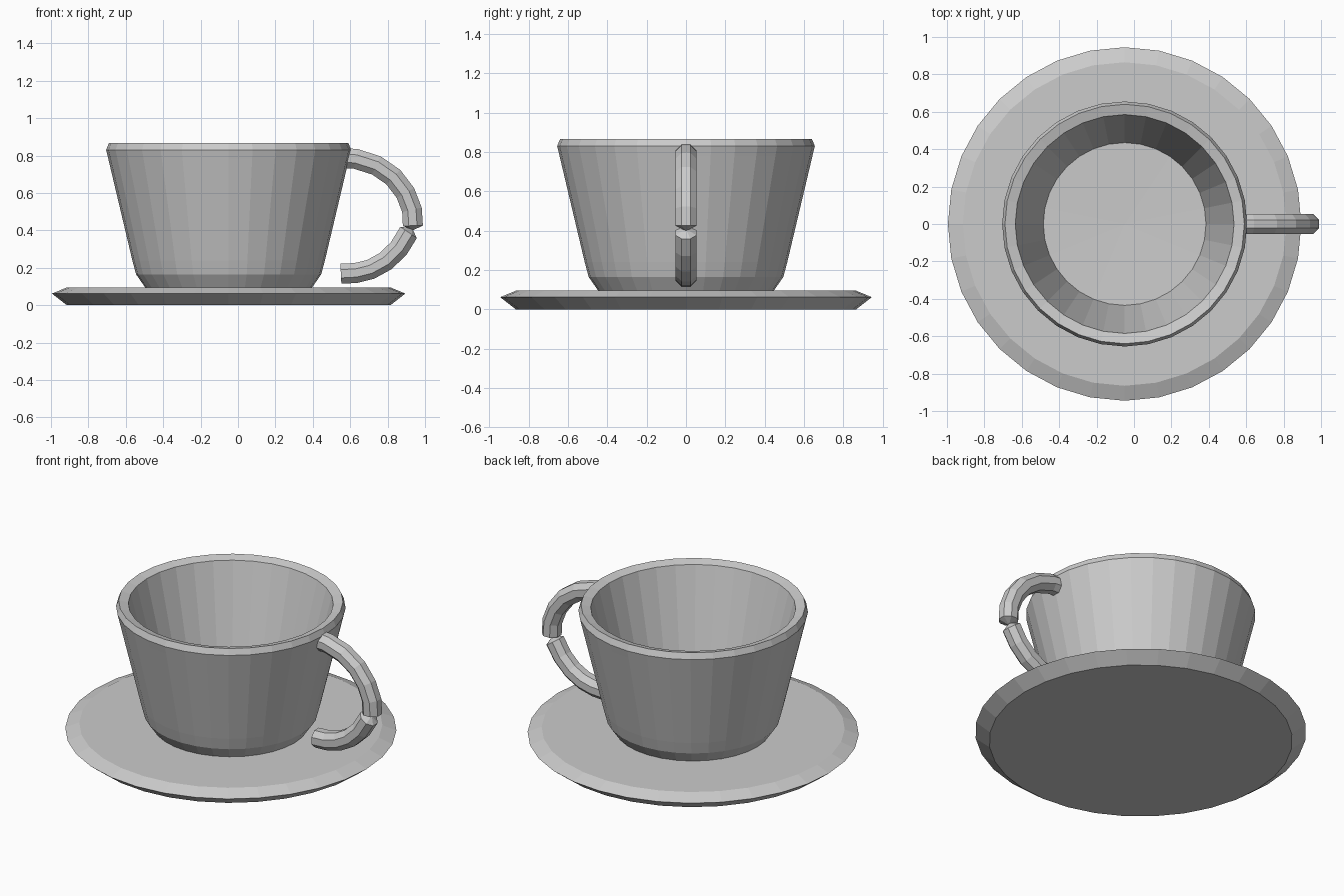
import bpy, bmesh, math
from mathutils import Vector

if "Cube" in bpy.data.objects:
    bpy.data.objects.remove(bpy.data.objects["Cube"])

CX = -0.05      # axis of cup and saucer
SIDES = 32

grey = bpy.data.materials.new("light grey china")
grey.diffuse_color = (0.6, 0.6, 0.6, 1)
grey.use_nodes = True
grey.node_tree.nodes["Principled BSDF"].inputs["Base Color"].default_value = grey.diffuse_color


def finish(name, bm):
    bmesh.ops.recalc_face_normals(bm, faces=bm.faces)
    me = bpy.data.meshes.new(name)
    bm.to_mesh(me)
    bm.free()
    me.materials.append(grey)
    ob = bpy.data.objects.new(name, me)
    bpy.context.collection.objects.link(ob)
    return ob


def bridge(bm, a, b):
    n = len(a)
    for i in range(n):
        j = (i + 1) % n
        bm.faces.new((a[i], a[j], b[j], b[i]))


def lathe(name, profile, first_z, last_z):
    """Revolve (radius, z) points, closing both ends with fans."""
    bm = bmesh.new()
    rings = []
    for r, z in profile:
        rings.append([bm.verts.new((CX + r * math.cos(2 * math.pi * i / SIDES),
                                    r * math.sin(2 * math.pi * i / SIDES), z))
                      for i in range(SIDES)])
    for a, b in zip(rings, rings[1:]):
        bridge(bm, a, b)
    for ring, z in ((rings[0], first_z), (rings[-1], last_z)):
        c = bm.verts.new((CX, 0, z))
        for i in range(SIDES):
            bm.faces.new((ring[i], ring[(i + 1) % SIDES], c))
    return finish(name, bm)


def tube(name, path, radii, sides=8):
    """Sweep an octagon along a path in the xz plane."""
    bm = bmesh.new()
    pts = [Vector((x, 0, z)) for x, z in path]
    rings = []
    for k, p in enumerate(pts):
        t = (pts[min(k + 1, len(pts) - 1)] - pts[max(k - 1, 0)]).normalized()
        side = Vector((0, 1, 0))
        up = t.cross(side)
        ring = []
        for i in range(sides):
            a = 2 * math.pi * (i + 0.5) / sides
            ring.append(bm.verts.new(p + radii[k] * (math.cos(a) * side + math.sin(a) * up)))
        rings.append(ring)
    for a, b in zip(rings, rings[1:]):
        bridge(bm, a, b)
    bm.faces.new(rings[0])
    bm.faces.new(rings[-1])
    return finish(name, bm)


# Saucer: flat disc with a pointed edge
lathe("saucer", [(0.865, 0), (0.945, 0.062), (0.865, 0.095)], 0, 0.095)

# Cup: outer wall, rim, inner wall and slightly dished floor
lathe("cup", [(0.445, 0.093), (0.495, 0.165), (0.515, 0.24), (0.643, 0.78),
              (0.655, 0.83), (0.64, 0.867), (0.585, 0.852), (0.435, 0.25)],
      0.093, 0.24)

# Handle: upper and lower arcs that pinch together where they meet
R = 0.058
tube("handle_upper",
     [(0.56, 0.787), (0.63, 0.782), (0.74, 0.747), (0.83, 0.685), (0.895, 0.60),
      (0.93, 0.51), (0.935, 0.425), (0.932, 0.403)],
     [R] * 7 + [0.008])
tube("handle_lower",
     [(0.55, 0.168), (0.63, 0.172), (0.71, 0.192), (0.79, 0.236), (0.86, 0.304),
      (0.912, 0.389), (0.93, 0.407)],
     [R] * 6 + [0.008])
